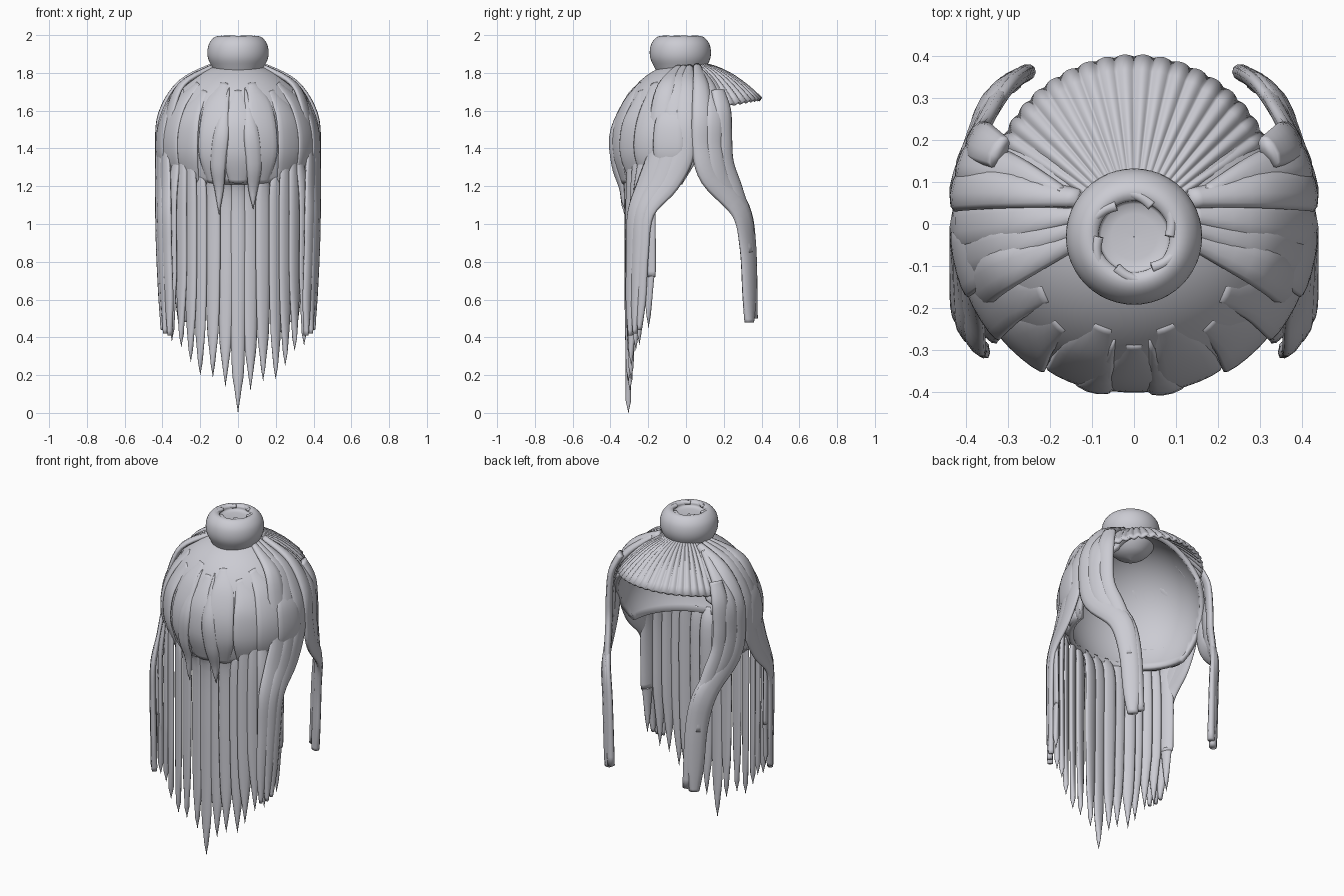
import bpy, bmesh, math
from mathutils import Vector

if "Cube" in bpy.data.objects:
    bpy.data.objects.remove(bpy.data.objects["Cube"])

hair = bpy.data.materials.new("pale_grey_hair")
hair.diffuse_color = (0.6, 0.6, 0.65, 1)
hair.use_nodes = True
hair.node_tree.nodes["Principled BSDF"].inputs["Base Color"].default_value = hair.diffuse_color
RX, RY, RZ, CZ = 0.425, 0.385, 0.442, 1.415      # skull cap ellipsoid


def make(name, verts, faces, solid=0):
    me = bpy.data.meshes.new(name)
    me.from_pydata(verts, [], faces)
    bm = bmesh.new()
    bm.from_mesh(me)
    bmesh.ops.recalc_face_normals(bm, faces=bm.faces)
    bm.to_mesh(me)
    bm.free()
    me.materials.append(hair)
    me.polygons.foreach_set("use_smooth", [True] * len(me.polygons))
    ob = bpy.data.objects.new(name, me)
    bpy.context.collection.objects.link(ob)
    if solid:
        m = ob.modifiers.new("thickness", 'SOLIDIFY')
        m.thickness, m.offset = solid, -1
    return ob


def spline(pts, n=5):
    """Catmull-Rom through points of any dimension."""
    p = [pts[0]] + list(pts) + [pts[-1]]
    out = []
    for i in range(1, len(p) - 2):
        for k in range(n):
            t = k / n
            out.append([0.5 * (2 * b + (c - a) * t + (2 * a - 5 * b + 4 * c - d) * t * t
                               + (3 * b - a - 3 * c + d) * t ** 3)
                        for a, b, c, d in zip(*p[i - 1:i + 3])])
    return out + [list(pts[-1])]


def lock(name, pts, thick=0.02, center=(0, 0), flat=True, seg=10):
    """Ribbon of hair through (x, y, z, width), facing away from the centre."""
    s = spline(pts)
    verts, faces = [], []
    for i, q in enumerate(s):
        c = Vector(q[:3])
        t = (Vector(s[min(i + 1, len(s) - 1)][:3]) - Vector(s[max(i - 1, 0)][:3])).normalized()
        out = Vector((c.x - center[0], c.y - center[1], 0 if flat else c.z - CZ))
        side = t.cross(out).normalized()
        nor = side.cross(t).normalized()
        w = max(q[3], 0.002) / 2
        h = min(thick, w * 1.5)
        for k in range(seg):
            a = 2 * math.pi * k / seg
            verts.append(c + side * w * math.cos(a) + nor * h * math.sin(a))
    for i in range(len(s) - 1):
        for k in range(seg):
            a, b = i * seg + k, i * seg + (k + 1) % seg
            faces.append((a, b, b + seg, a + seg))
    faces += [tuple(range(seg)), tuple(range(len(verts) - seg, len(verts)))]
    return make(name, verts, faces)


def both(name, pts, **kw):
    lock(name + "_right", pts, **kw)
    lock(name + "_left", [(-p[0],) + tuple(p[1:]) for p in pts], **kw)


def on_cap(deg, z, off=0.0):
    """Point on the cap; deg is measured from the back (-y) towards +x."""
    r = math.sqrt(max(0, 1 - ((z - CZ) / RZ) ** 2))
    a = math.radians(deg)
    return ((RX * r + off) * math.sin(a), -(RY * r + off) * math.cos(a), z)


# skull cap, cut open at the bottom and the face
bm = bmesh.new()
bmesh.ops.create_uvsphere(bm, u_segments=64, v_segments=32, radius=1)
for v in bm.verts:
    v.co = (v.co.x * RX, v.co.y * RY, CZ + v.co.z * RZ)
for co, no in (((0, 0, 1.21), (0, 0, -1)), ((0, 0.22, 0), (0, 1, 0)),
               ((0, -0.02, 1.21), (0, 0.39, -0.24))):
    bmesh.ops.bisect_plane(bm, geom=bm.verts[:] + bm.edges[:] + bm.faces[:],
                           plane_co=co, plane_no=no, clear_outer=True)
bm.verts.index_update()
make("skull_cap", [v.co.copy() for v in bm.verts],
     [[v.index for v in f.verts] for f in bm.faces], 0.028)
bm.free()

# overlapping leaf-shaped locks on the back of the cap
for i, deg in enumerate((-76, -58, -40, -18, 0, 18, 40, 58, 76)):
    w = 0.16
    top = 1.74 if i % 2 else 1.70
    pts = [on_cap(deg * 0.85, top, -0.016) + (0.06,), on_cap(deg, top - 0.1, -0.007) + (w * 0.85,),
           on_cap(deg, 1.5, 0.001) + (w,), on_cap(deg, 1.36, 0.001) + (w,),
           on_cap(deg, 1.22, -0.006) + (w * 0.6,)]
    lock(f"cap_lock_{i}", pts, thick=0.015, flat=False, seg=14)
for name, x, tip in (("left", -0.1, 1.05), ("right", 0.08, 1.08)):
    d = math.degrees(math.asin(x / 0.4))
    lock("hanging_point_" + name,
         [on_cap(d * 0.6, 1.72, 0) + (0.005,), on_cap(d * 0.8, 1.5, 0.010) + (0.08,),
          on_cap(d, 1.32, 0.010) + (0.085,), (x, -0.335, 1.18, 0.05), (x, -0.325, tip, 0)],
         thick=0.016)

# long back curtain of pointed strands, rooted under the cap
tips = [0.0, 0.12, 0.17, 0.18, 0.25, 0.33, 0.36, 0.45]
for i in range(-7, 8):
    x = i * 0.0665 if abs(i) < 4 else math.copysign(0.2 + (abs(i) - 3) * 0.05, i)
    tip = tips[abs(i)] + (0.02 if i < 0 else 0)
    y = -0.305 * (1 - (abs(x) / 0.53) ** 4) + 0.008 * (i % 2)
    w = 0.085
    deg = math.degrees(math.atan2(x / RX, -y / RY))
    root = on_cap(deg, 1.25 if abs(i) < 4 else 1.36, -0.016)
    lock(f"back_strand_{i + 7}",
         [root + (w * 0.7,), (x, y, 1.13, w), (x, y, 0.75, w),
          (x, y, tip + 0.27, w * 0.8), (x, y, tip + 0.12, w * 0.42), (x, y, tip, 0)],
         thick=0.015)

# side locks sweeping from the crown down to the back
for i, (y, x, drop) in enumerate(((0.0, 0.0, 0.0), (-0.07, -0.012, 0.02), (-0.14, -0.035, 0.03))):
    both(f"side_back_lock_{i}",
         [(0.13, y * 0.4 + 0.02, 1.83, 0.04), (0.30, y * 0.8 + 0.01, 1.735, 0.10),
          (0.40 + x, y, 1.56, 0.115), (0.42 + x, y - 0.01, 1.38, 0.115),
          (0.42 + x, y * 0.8 - 0.09, 1.22, 0.12), (0.415 + x, y * 0.5 - 0.205, 1.06, 0.085),
          (0.41 + x, y * 0.4 - 0.23, 0.85, 0.075), (0.40 + x, y * 0.4 - 0.238, 0.6, 0.06),
          (0.395 + x, y * 0.35 - 0.245, 0.44 - drop, 0.02)], thick=0.017)

# side locks sweeping from the crown forward beside the face
lower = [(0.345, 0.285, 1.08, 0.13), (0.31, 0.325, 0.88, 0.115),
         (0.295, 0.335, 0.62, 0.10), (0.29, 0.335, 0.48, 0.06)]
both("side_face_lock_inner",
     [(0.13, 0.06, 1.83, 0.05), (0.30, 0.08, 1.74, 0.09), (0.40, 0.085, 1.58, 0.11),
      (0.415, 0.085, 1.4, 0.11), (0.405, 0.13, 1.25, 0.12)] + lower, thick=0.022)
both("side_face_lock_middle",
     [(0.17, 0.07, 1.81, 0.04), (0.29, 0.125, 1.72, 0.08), (0.385, 0.15, 1.58, 0.11),
      (0.40, 0.15, 1.4, 0.11), (0.385, 0.19, 1.24, 0.11),
      (0.32, 0.305, 1.08, 0.09), (0.28, 0.345, 0.88, 0.07), (0.255, 0.36, 0.5, 0.045)], thick=0.02)
both("side_face_lock_outer",
     [(0.32, 0.17, 1.705, 0.08), (0.365, 0.195, 1.6, 0.10), (0.375, 0.205, 1.45, 0.09),
      (0.37, 0.215, 1.32, 0.09), (0.345, 0.265, 1.18, 0.09), (0.325, 0.305, 1.05, 0.08),
      (0.31, 0.33, 0.85, 0.06)], thick=0.02)

# ribbed fan-shaped fringe over the face
verts, faces = [], []
NA, NR = 240, 10
for i in range(NA + 1):
    a = math.radians(-75 + 150 * i / NA)
    side = min(1, abs(a) / math.radians(60))
    rim, zr = 0.398 - 0.032 * side ** 2, 1.67 - 0.042 * side ** 2
    ridge = abs(math.sin(a * 27))
    for j in range(NR + 1):
        t = j / NR
        r = 0.06 + (rim - 0.06) * t + 0.006 * ridge * t ** 3
        z = zr + (1.855 - zr) * (1 - t ** 1.9) - 0.010 * (1 - ridge) * min(1, t * 2)
        verts.append((r * math.sin(a), r * math.cos(a), z))
for i in range(NA):
    for j in range(NR):
        k = i * (NR + 1) + j
        faces.append((k, k + 1, k + NR + 2, k + NR + 1))
make("fringe_fan", verts, faces, 0.015)

# topknot with a sunken centre
prof = [(0, 1.73), (0.07, 1.75), (0.115, 1.79), (0.14, 1.835), (0.158, 1.875), (0.162, 1.915),
        (0.153, 1.955), (0.13, 1.985), (0.105, 1.995), (0.085, 1.985), (0.078, 1.965), (0, 1.96)]
BY, N = -0.03, 48
prof = spline(prof, 3)
verts = [(max(r, 0.001) * math.cos(2 * math.pi * k / N), BY + max(r, 0.001) * math.sin(2 * math.pi * k / N), z)
         for r, z in prof for k in range(N)]
faces = [(i * N + k, i * N + (k + 1) % N, (i + 1) * N + (k + 1) % N, (i + 1) * N + k)
         for i in range(len(prof) - 1) for k in range(N)]
make("topknot", verts, faces)

# twisted strands around the topknot opening
for i in range(6):
    pts = []
    for k in range(5):
        a = math.radians(i * 60 + k * 17)
        r = 0.085 + 0.009 * k
        pts.append((r * math.cos(a), BY + r * math.sin(a), 1.987 - 0.003 * k,
                    (0.02, 0.026, 0.028, 0.022, 0.004)[k]))
    lock(f"topknot_twist_{i}", pts, thick=0.013, center=(0, BY))
